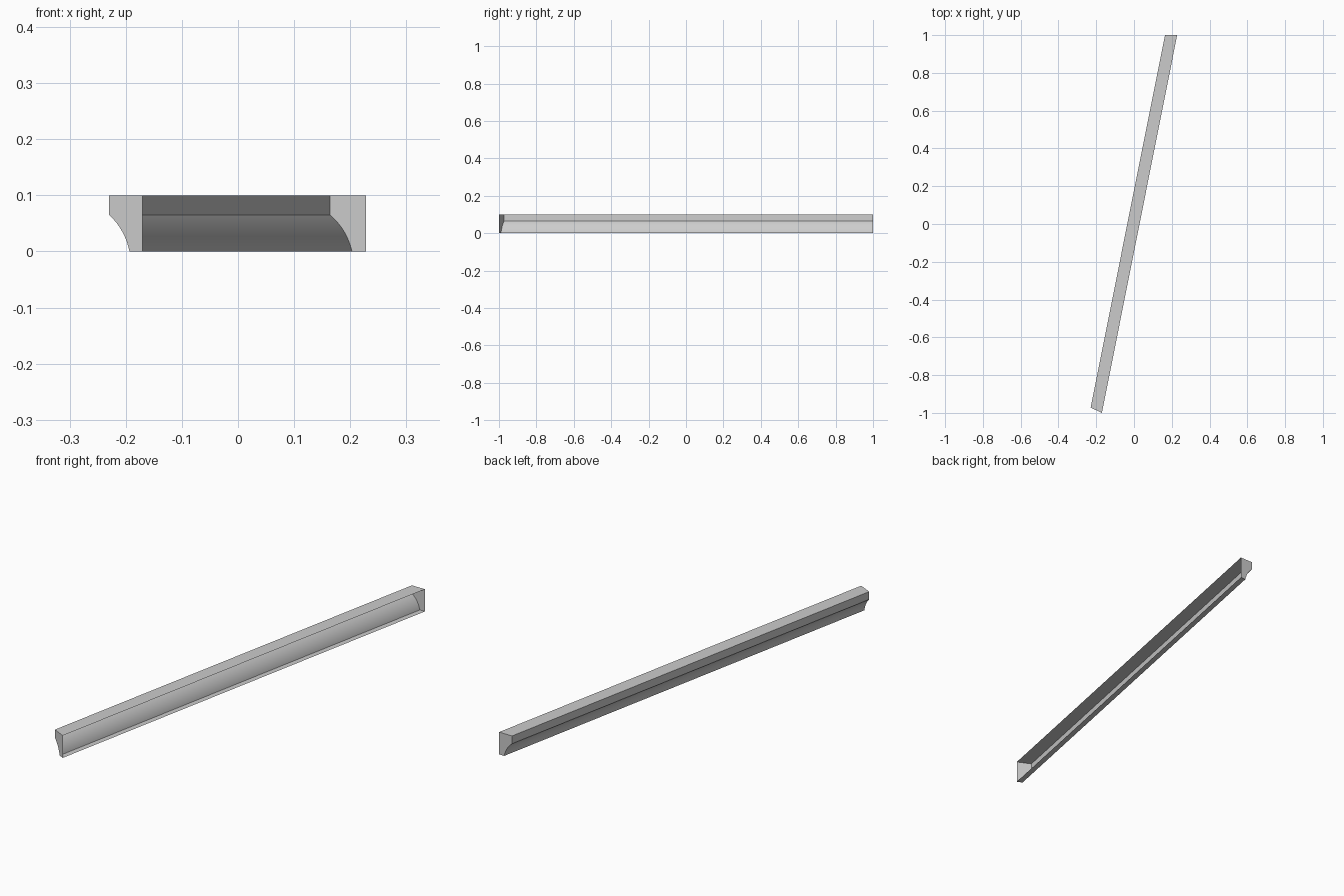
import bpy, bmesh
from math import radians, sin, cos
from mathutils import Vector

cube = bpy.data.objects.get("Cube")
if cube:
    bpy.data.objects.remove(cube, do_unlink=True)

# Plain grey finish
grey = bpy.data.materials.new("plain grey")
grey.use_nodes = True
color = (0.6, 0.6, 0.6, 1)
grey.diffuse_color = color
grey.node_tree.nodes["Principled BSDF"].inputs["Base Color"].default_value = color

HEIGHT, WIDTH, RADIUS, STEPS = 0.1, 0.0645, 0.1164, 16
LOW, HIGH = radians(12), radians(50)
COVE_TOP = RADIUS * (sin(HIGH) - sin(LOW))

# Profile as (share of the width measured from the open side, height)
profile = [(0, 0)]
for i in range(STEPS + 1):
    a = LOW + (HIGH - LOW) * i / STEPS
    profile.append((1 - RADIUS * (cos(a) - cos(HIGH)) / WIDTH,
                    RADIUS * (sin(a) - sin(LOW))))
profile += [(1, HEIGHT), (0, HEIGHT)]

# Mitred ends: plan positions of the open side and the moulded side
ends = [(Vector((-0.17, -1, 0)), Vector((-0.2295, -0.972, 0))),
        (Vector((0.2285, 1, 0)), Vector((0.164, 1, 0)))]

bm = bmesh.new()
front, back = [
    [bm.verts.new(inner.lerp(outer, t) + Vector((0, 0, z))) for t, z in profile]
    for inner, outer in ends]

# Underside, cove, fascia and top; the wall side stays open
for i in range(len(profile) - 1):
    bm.faces.new((front[i], front[i + 1], back[i + 1], back[i]))

# End caps
bm.faces.new(front[::-1])
bm.faces.new(back)

mesh = bpy.data.meshes.new("cove_moulding")
bm.to_mesh(mesh)
bm.free()
mesh.materials.append(grey)
moulding = bpy.data.objects.new("cove_moulding", mesh)
bpy.context.collection.objects.link(moulding)

# Smooth cove with crisp edges
bpy.ops.object.select_all(action="DESELECT")
moulding.select_set(True)
bpy.context.view_layer.objects.active = moulding
bpy.ops.object.shade_smooth_by_angle(angle=radians(25))
